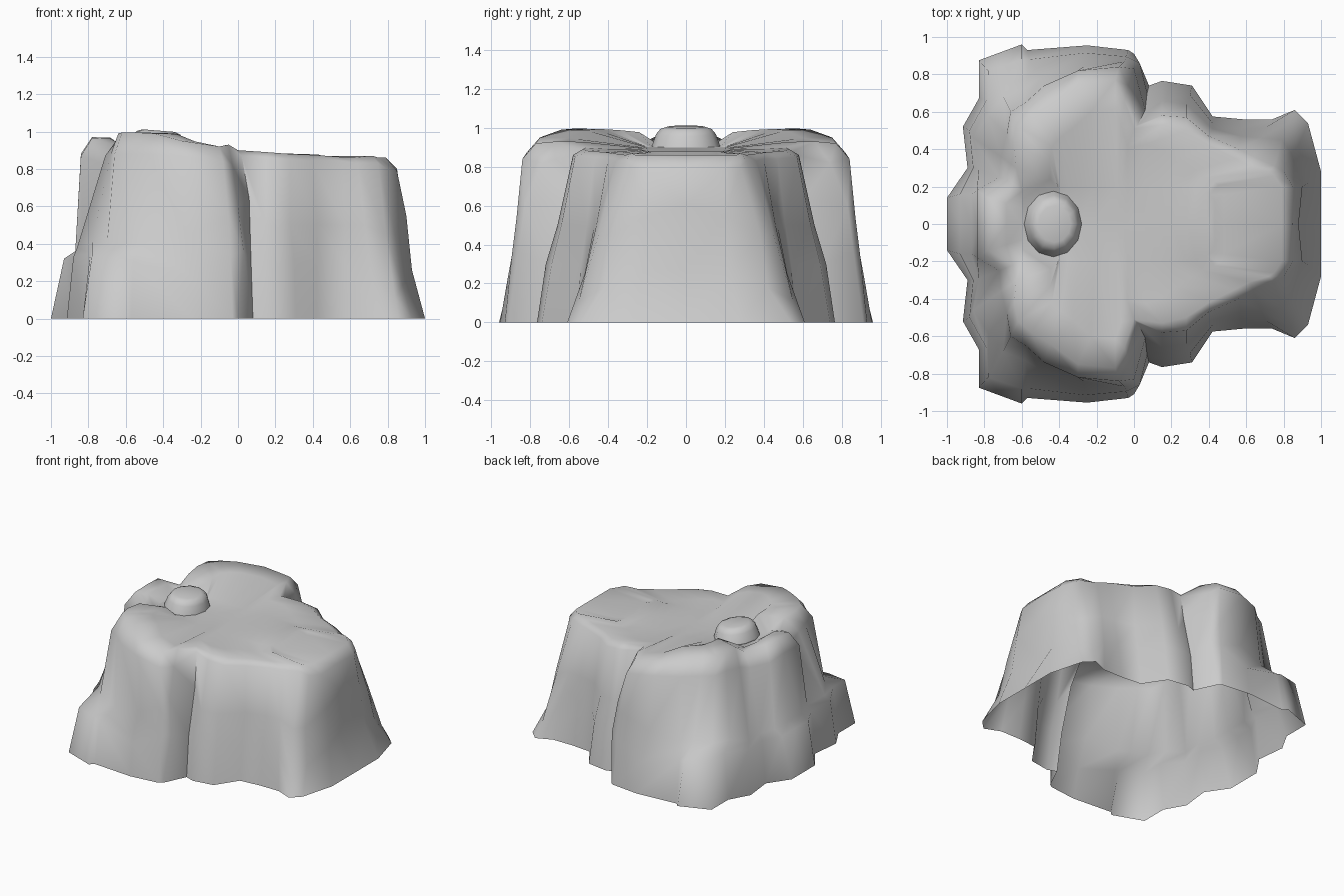
import bpy
import bmesh

start_cube = bpy.data.objects.get("Cube")
if start_cube:
    bpy.data.objects.remove(start_cube, do_unlink=True)


def make_material(name, colour):
    material = bpy.data.materials.new(name)
    material.use_nodes = True
    material.diffuse_color = colour
    shader = material.node_tree.nodes["Principled BSDF"]
    shader.inputs["Base Color"].default_value = colour
    shader.inputs["Roughness"].default_value = 0.8
    return material


def finish(obj, material, angle):
    """Give the part its stone colour and smooth it except at hard creases."""
    obj.data.materials.append(material)
    bpy.ops.object.select_all(action="DESELECT")
    obj.select_set(True)
    bpy.context.view_layer.objects.active = obj
    bpy.ops.object.shade_smooth_by_angle(angle=angle)


def loft_half(name, outlines):
    """Skin a stack of matching half outlines and mirror them across y = 0."""
    mesh = bpy.data.meshes.new(name)
    bm = bmesh.new()
    rows = [[bm.verts.new(point) for point in outline] for outline in outlines]
    for lower, upper in zip(rows, rows[1:]):
        for i in range(len(lower) - 1):
            bm.faces.new((lower[i], lower[i + 1], upper[i + 1], upper[i]))
    bmesh.ops.remove_doubles(bm, verts=bm.verts, dist=0.0005)
    bmesh.ops.recalc_face_normals(bm, faces=bm.faces)
    top_face = max(bm.faces, key=lambda face: abs(face.normal.z) * face.calc_center_median().z)
    if top_face.normal.z < 0:
        bmesh.ops.reverse_faces(bm, faces=bm.faces)
    bm.to_mesh(mesh)
    bm.free()
    obj = bpy.data.objects.new(name, mesh)
    bpy.context.collection.objects.link(obj)
    mirror = obj.modifiers.new("mirror_sides", "MIRROR")
    mirror.use_axis = (False, True, False)
    mirror.use_clip = True
    mirror.merge_threshold = 0.001
    return obj


# Half outlines run from the low end (+x), round the side, to the high end (-x)
foot = [(x, y, 0) for x, y in (
    (1, 0), (1, .28), (.93, .54), (.86, .61), (.74, .56), (.58, .56), (.42, .575),
    (.31, .74), (.15, .765), (.08, .74), (0, .91), (-.03, .93), (-.25, .955),
    (-.57, .93), (-.6, .96), (-.83, .875), (-.83, .67), (-.915, .52), (-.89, .3),
    (-1, .14), (-1, 0))]

# Outer lip of the low ledge
ledge = [
    (.86, 0, .27), (.93, .22, .26), (.88, .42, .18), (.84, .55, .11), (.71, .52, .25),
    (.57, .51, .3), (.42, .54, .3), (.3, .69, .3), (.15, .72, .3), (.07, .7, .3),
    (.03, .86, .36), (-.04, .895, .34), (-.26, .915, .23), (-.56, .88, .31), (-.6, .88, .32),
    (-.78, .82, .34), (-.79, .66, .35), (-.88, .5, .33), (-.86, .3, .32),
    (-.93, .16, .32), (-.93, 0, .32)]

# Foot of the main cliff, set back from the ledge
cliff = [
    (.88, 0, .6), (.9, .2, .55), (.84, .38, .45), (.79, .45, .45), (.68, .46, .5),
    (.57, .47, .5), (.42, .51, .5), (.28, .64, .5), (.15, .66, .5), (.06, .61, .64),
    (0, .83, .6), (-.05, .87, .54), (-.27, .84, .45), (-.5, .78, .4), (-.58, .73, .4),
    (-.7, .68, .4), (-.78, .58, .41), (-.86, .46, .38), (-.83, .29, .36),
    (-.87, .16, .36), (-.87, 0, .36)]

# Shoulder just under the rim
shoulder = [
    (.85, 0, .8), (.85, .2, .79), (.8, .28, .8), (.75, .31, .83), (.64, .36, .83),
    (.56, .4, .84), (.4, .47, .84), (.28, .57, .85), (.15, .58, .86), (.02, .53, .87),
    (-.03, .74, .82), (-.08, .84, .84), (-.3, .82, .87), (-.48, .74, .88), (-.58, .65, .88),
    (-.66, .6, .88), (-.68, .48, .88), (-.71, .36, .87), (-.72, .25, .83),
    (-.84, .18, .87), (-.84, 0, .88)]

rim = [
    (.79, 0, .86), (.79, .2, .86), (.75, .26, .86), (.72, .28, .87), (.62, .31, .86),
    (.54, .35, .865), (.4, .42, .875), (.28, .5, .88), (.15, .53, .89), (0, .51, .9),
    (-.05, .66, .93), (-.1, .77, .92), (-.3, .75, .95), (-.45, .64, .99), (-.55, .58, .995),
    (-.62, .52, .995), (-.64, .42, .99), (-.63, .3, .98), (-.65, .22, .92),
    (-.78, .14, .965), (-.78, 0, .97)]

# Crown: the rim drawn inwards; hollow and middle line: the sunken floor
BOULDER_START = 18
crown, hollow, middle = [], [], []
for i, (x, y, z) in enumerate(rim):
    centre = -0.1 if i < BOULDER_START else -0.5
    inner_x = x + (centre - x) * 0.35
    crown.append((inner_x, y * 0.8, z - 0.003))
    floor_x = inner_x * 0.9 if i < BOULDER_START else -0.6
    floor_z = 0.89 - 0.03 * floor_x
    hollow.append((floor_x, min(y * 0.6, 0.2), floor_z))
    middle.append((floor_x, 0, floor_z))

stone = make_material("grey_stone", (0.6, 0.6, 0.6, 1))
rock = loft_half("rock_body", [foot, ledge, cliff, shoulder, rim, crown, hollow, middle])
finish(rock, stone, 1.25)

# Flat-topped boulder sunk into the top, behind the high end
bpy.ops.mesh.primitive_cone_add(vertices=12, radius1=0.19, radius2=0.14, depth=0.14,
                                location=(-0.43, 0, 0.935))
boulder = bpy.context.object
boulder.name = "top_boulder"
boulder.scale.x = 0.88
boulder.rotation_euler.y = 0.08
finish(boulder, stone, 1.25)
rounding = boulder.modifiers.new("rounding", "BEVEL")
rounding.width = 0.04
rounding.segments = 2
